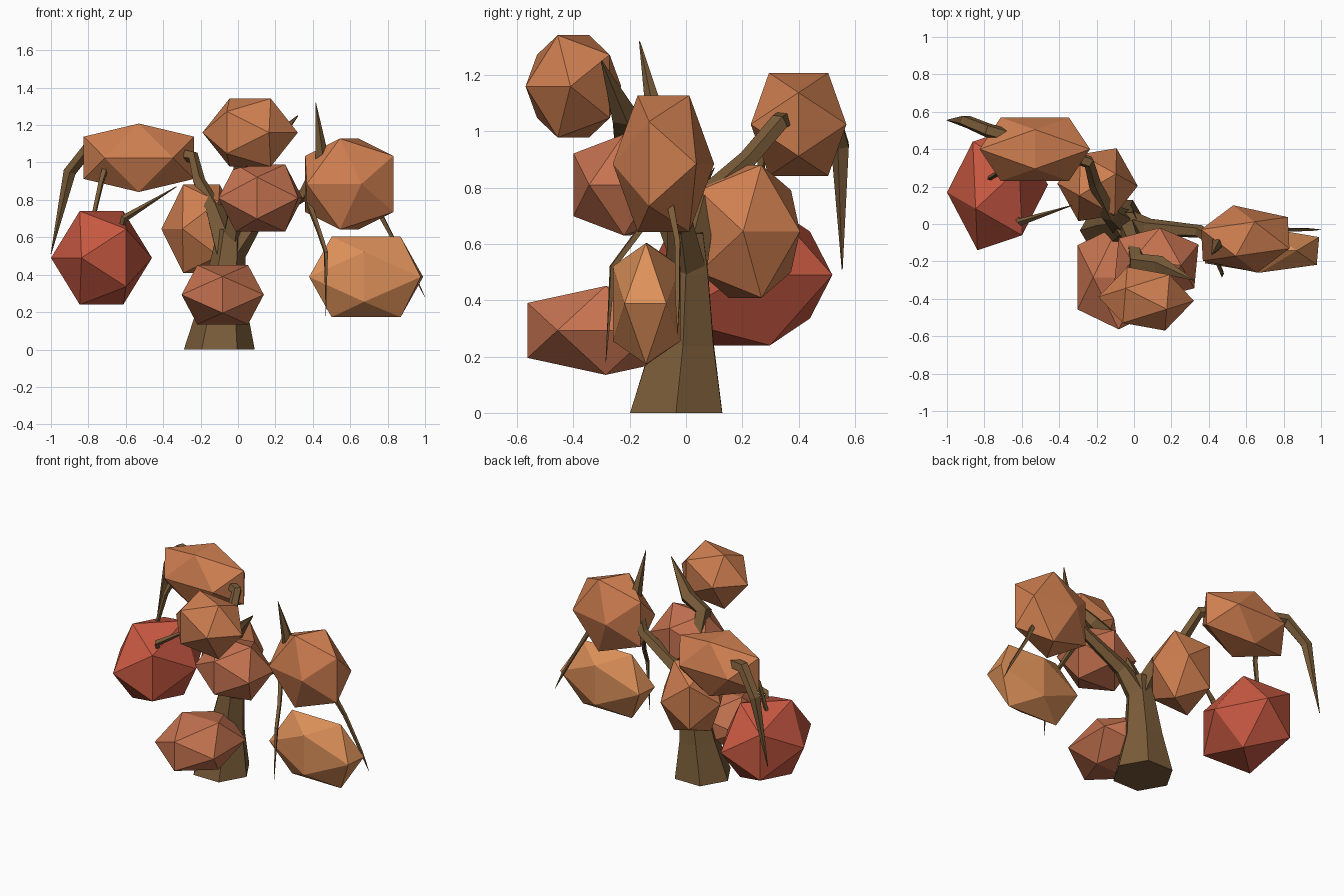
import bpy, bmesh, math
from mathutils import Vector, Matrix

if "Cube" in bpy.data.objects:
    bpy.data.objects.remove(bpy.data.objects["Cube"])

PHI = (1 + 5 ** 0.5) / 2


def material(name, rgb):
    m = bpy.data.materials.new(name)
    m.diffuse_color = (*rgb, 1)
    m.use_nodes = True
    m.node_tree.nodes["Principled BSDF"].inputs["Base Color"].default_value = m.diffuse_color
    return m


def finish(bm, name, mat):
    bmesh.ops.recalc_face_normals(bm, faces=bm.faces)
    me = bpy.data.meshes.new(name)
    bm.to_mesh(me)
    bm.free()
    me.materials.append(mat)
    ob = bpy.data.objects.new(name, me)
    bpy.context.collection.objects.link(ob)


def foliage(name, centre, half, turn, mat):
    """Icosahedron with level top edge, turned about z and fitted to a box."""
    rot = Matrix.Rotation(math.radians(turn), 3, 'Z')
    pts = []
    for a in (-1, 1):
        for b in (-PHI, PHI):
            pts += [rot @ Vector(p) for p in ((a, 0, b), (b, a, 0), (0, b, a))]
    size = [max(abs(p[i]) for p in pts) for i in range(3)]
    bm = bmesh.new()
    for p in pts:
        bm.verts.new([centre[i] + p[i] * half[i] / size[i] for i in range(3)])
    bmesh.ops.convex_hull(bm, input=bm.verts)
    finish(bm, name, mat)


def branch(name, path, sides, mat):
    """Tapered faceted tube; path holds (x, y, z, radius)."""
    pts = [Vector(p[:3]) for p in path]
    bm = bmesh.new()
    rings, old = [], Vector((0, 0, 1))
    frame = Matrix.Identity(3)
    for i, p in enumerate(pts):
        t = (pts[min(i + 1, len(pts) - 1)] - pts[max(i - 1, 0)]).normalized()
        frame = old.rotation_difference(t).to_matrix() @ frame
        old = t
        ring = []
        for k in range(sides):
            a = 2 * math.pi * k / sides
            v = p + frame @ Vector((math.cos(a), math.sin(a), 0)) * path[i][3]
            if p.z == 0:
                v.z = 0
            ring.append(bm.verts.new(v))
        rings.append(ring)
    for r, s in zip(rings, rings[1:]):
        for k in range(sides):
            j = (k + 1) % sides
            bm.faces.new((r[k], r[j], s[j], s[k]))
    bm.faces.new(rings[0])
    bm.faces.new(rings[-1])
    finish(bm, name, mat)


bark = material("bark", (0.19, 0.105, 0.04))
red = material("red_leaves", (0.58, 0.10, 0.055))
rust = material("rust_leaves", (0.56, 0.17, 0.08))
orange = material("orange_leaves", (0.62, 0.21, 0.08))
amber = material("amber_leaves", (0.72, 0.28, 0.10))

# Foliage clumps
foliage("foliage_red", (-.73, .19, .49), (.27, .33, .25), 35, red)
foliage("foliage_upper_left", (-.53, .40, 1.025), (.295, .17, .183), 90, orange)
foliage("foliage_top", (.065, -.40, 1.16), (.255, .17, .182), -35, orange)
foliage("foliage_middle", (.12, -.21, .81), (.225, .19, .18), -5, rust)
foliage("foliage_back", (-.195, .21, .645), (.215, .195, .236), 30, orange)
foliage("foliage_low_front", (-.082, -.285, .293), (.22, .278, .158), 0, rust)
foliage("foliage_upper_right", (.595, -.08, .885), (.236, .18, .243), 71, orange)
foliage("foliage_low_right", (.685, -.14, .388), (.305, .12, .215), -2, amber)

# Trunk
branch("trunk", [(-.1, -.035, 0, .19), (-.08, -.01, .25, .125),
                 (-.05, 0, .5, .09), (-.04, 0, .64, .07)], 6, bark)

# Main limbs
branch("limb_right", [(-.03, 0, .52, .075), (.08, -.02, .67, .05), (.35, -.04, .83, .035),
                      (.45, -.10, 1.02, .04), (.415, -.165, 1.32, .002)], 5, bark)
branch("limb_left", [(-.05, 0, .52, .08), (-.13, .06, .75, .05), (-.21, .22, .9, .035),
                     (-.24, .33, 1.03, .035), (-.5, .42, 1.08, .04), (-.78, .5, 1.10, .04),
                     (-.9, .55, .95, .035), (-1, .555, .51, .002)], 5, bark)
branch("limb_top", [(-.04, 0, .55, .06), (.0, -.1, .8, .045), (.02, -.21, 1.0, .055),
                    (.14, -.22, 1.06, .05), (.32, -.30, 1.25, .003)], 5, bark)

# Twigs
branch("twig_to_red", [(-.70, .32, 1.0, .02), (-.73, .27, .9, .016), (-.78, .24, .68, .012)], 4, bark)
branch("twig_red_side", [(-.63, .04, .6, .02), (-.61, .01, .70, .02), (-.33, .1, .87, .002)], 4, bark)
branch("twig_hanging_front", [(.36, -.05, .83, .02), (.43, -.17, .64, .014),
                              (.47, -.26, .52, .013), (.47, -.285, .18, .001)], 4, bark)
branch("twig_hanging_right", [(.74, -.06, .76, .018), (.82, -.03, .61, .013),
                              (.94, -.03, .40, .01), (1, -.03, .28, .001)], 4, bark)
